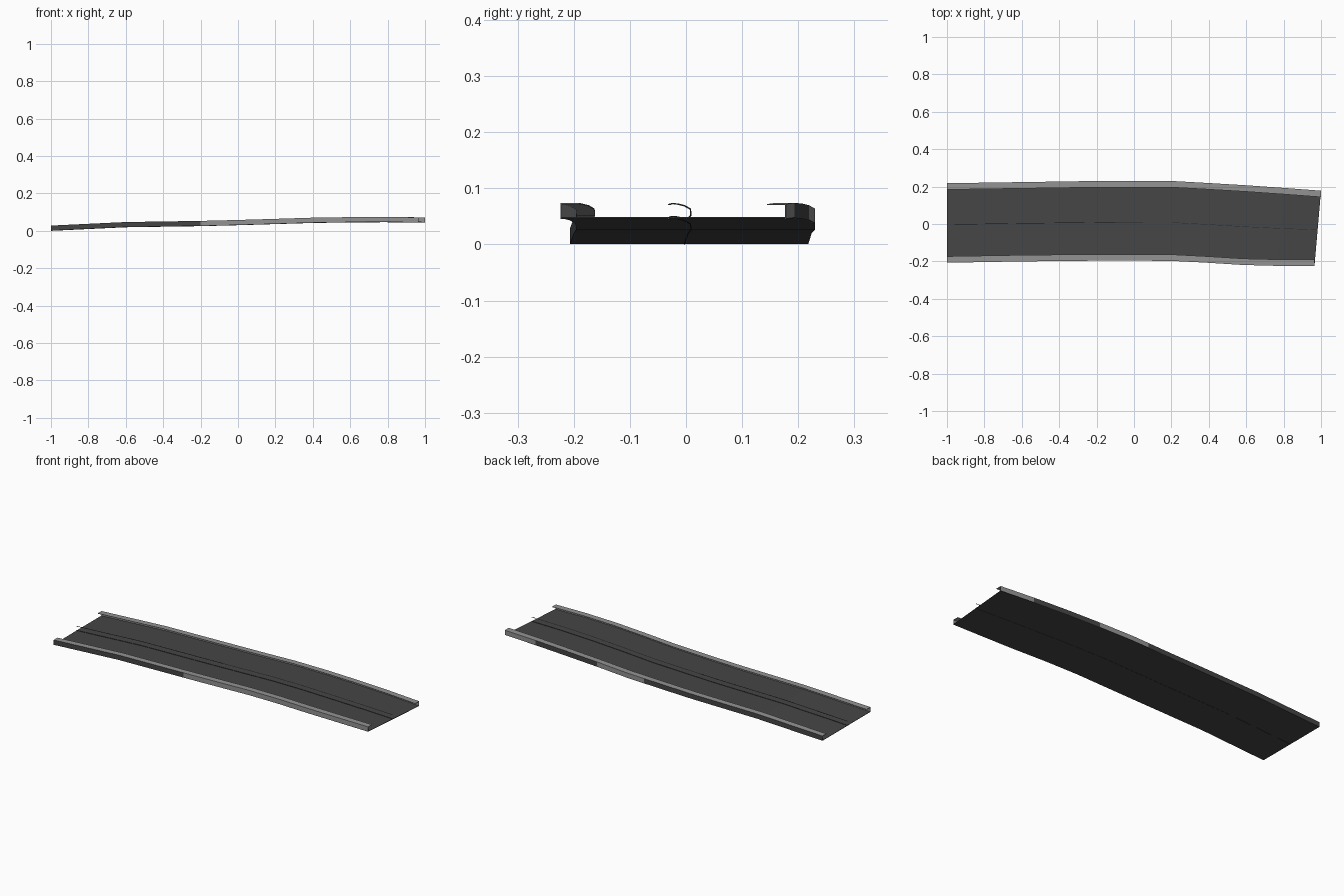
import bpy

if "Cube" in bpy.data.objects:
    bpy.data.objects.remove(bpy.data.objects["Cube"], do_unlink=True)


def make_material(name, value):
    mat = bpy.data.materials.new(name)
    color = (value, value, value, 1)
    mat.diffuse_color = color
    mat.use_nodes = True
    bsdf = mat.node_tree.nodes["Principled BSDF"]
    bsdf.inputs["Base Color"].default_value = color
    bsdf.inputs["Roughness"].default_value = 0.9
    return mat


ASPHALT = make_material("dark asphalt", 0.06)
CONCRETE = make_material("grey concrete", 0.29)

# Course of the road: position along it, left edge y, right edge y, deck height
COURSE = [
    (-1.0, 0.218, -0.207, 0.002),
    (-0.6, 0.224, -0.200, 0.021),
    (-0.2, 0.230, -0.196, 0.027),
    (0.0, 0.230, -0.196, 0.032),
    (0.2, 0.230, -0.197, 0.038),
    (0.4, 0.219, -0.207, 0.044),
    (0.6, 0.207, -0.219, 0.047),
    (0.8, 0.193, -0.224, 0.048),
    (1.0, 0.178, -0.224, 0.046),
]
STATIONS = [i / 20 for i in range(-20, 21)]
RISE = 0.025      # barrier height
FLANGE = 0.034    # width of the barrier's top
SKIN = 0.002      # sheet thickness


def place(t, across, offset, lift):
    """Point at station t; across runs from 0 (right edge) to 1 (left edge)."""
    for a, b in zip(COURSE, COURSE[1:]):
        if t <= b[0]:
            break
    f = (t - a[0]) / (b[0] - a[0])
    left, right, z = (a[i] + f * (b[i] - a[i]) for i in (1, 2, 3))
    shear = 0.035 * max(0, (t - 0.2) / 0.8)
    return (t - shear * (1 - across),
            right + across * (left - right) + offset, z + lift)


def sweep(name, section, is_dark):
    """Sweep a closed section of (across, offset, lift) along the road."""
    n = len(section)
    verts = [place(t, *p) for t in STATIONS for p in section]
    faces, slots = [], []
    for i in range(len(STATIONS) - 1):
        mid = (STATIONS[i] + STATIONS[i + 1]) / 2
        for k in range(n):
            m = (k + 1) % n
            faces.append((i * n + k, i * n + m, (i + 1) * n + m, (i + 1) * n + k))
            slots.append(int(is_dark(mid, k)))
    last = (len(STATIONS) - 1) * n
    faces += [tuple(reversed(range(n))), tuple(range(last, last + n))]
    slots += [int(is_dark(-1, 0)), int(is_dark(1, 0))]
    mesh = bpy.data.meshes.new(name)
    mesh.from_pydata(verts, [], faces)
    mesh.materials.append(CONCRETE)
    mesh.materials.append(ASPHALT)
    mesh.polygons.foreach_set("material_index", slots)
    obj = bpy.data.objects.new(name, mesh)
    bpy.context.collection.objects.link(obj)
    # Consistent outward normals
    bpy.context.view_layer.objects.active = obj
    obj.select_set(True)
    bpy.ops.object.mode_set(mode='EDIT')
    bpy.ops.mesh.select_all(action='SELECT')
    bpy.ops.mesh.normals_make_consistent(inside=False)
    bpy.ops.object.mode_set(mode='OBJECT')
    obj.select_set(False)
    return obj


# Thin road deck
sweep("road_deck", [(0, 0, -SKIN), (1, 0, -SKIN), (1, 0, 0), (0, 0, 0)],
      lambda t, k: True)


# Barriers: an outer wall with a flange turned inward over the road
def barrier(name, across, inward, dark_wall):
    s = inward
    section = [(across, 0, -SKIN), (across, 0, RISE), (across, s * FLANGE, RISE),
               (across, s * FLANGE, RISE - SKIN), (across, s * SKIN, RISE - SKIN),
               (across, s * SKIN, -SKIN)]
    # Only the outer wall face carries dark stretches
    sweep(name, section, lambda t, k: k == 0 and dark_wall(t))


barrier("left_barrier", 1, -1, lambda t: t < 0.1 or 0.4 < t < 0.8)
barrier("right_barrier", 0, 1, lambda t: t < -0.2)


# Slim rail above the middle of the road, and the seam beneath it
def centre_bar(name, half, low, high, is_dark):
    sweep(name, [(0.48, -half, low), (0.48, half, low),
                 (0.48, half, high), (0.48, -half, high)], is_dark)


centre_bar("centre_rail", 0.001, RISE - SKIN, RISE, lambda t, k: t < -0.1)
centre_bar("centre_seam", 0.001, -SKIN - 0.001, 0.002, lambda t, k: True)

# Settle the lowest point on the ground
parts = [o for o in bpy.data.objects if o.type == 'MESH' and o.name.split("_")[-1]
         in ("deck", "barrier", "rail", "seam")]
lowest = min(v.co.z for o in parts for v in o.data.vertices)
for o in parts:
    for v in o.data.vertices:
        v.co.z -= lowest
